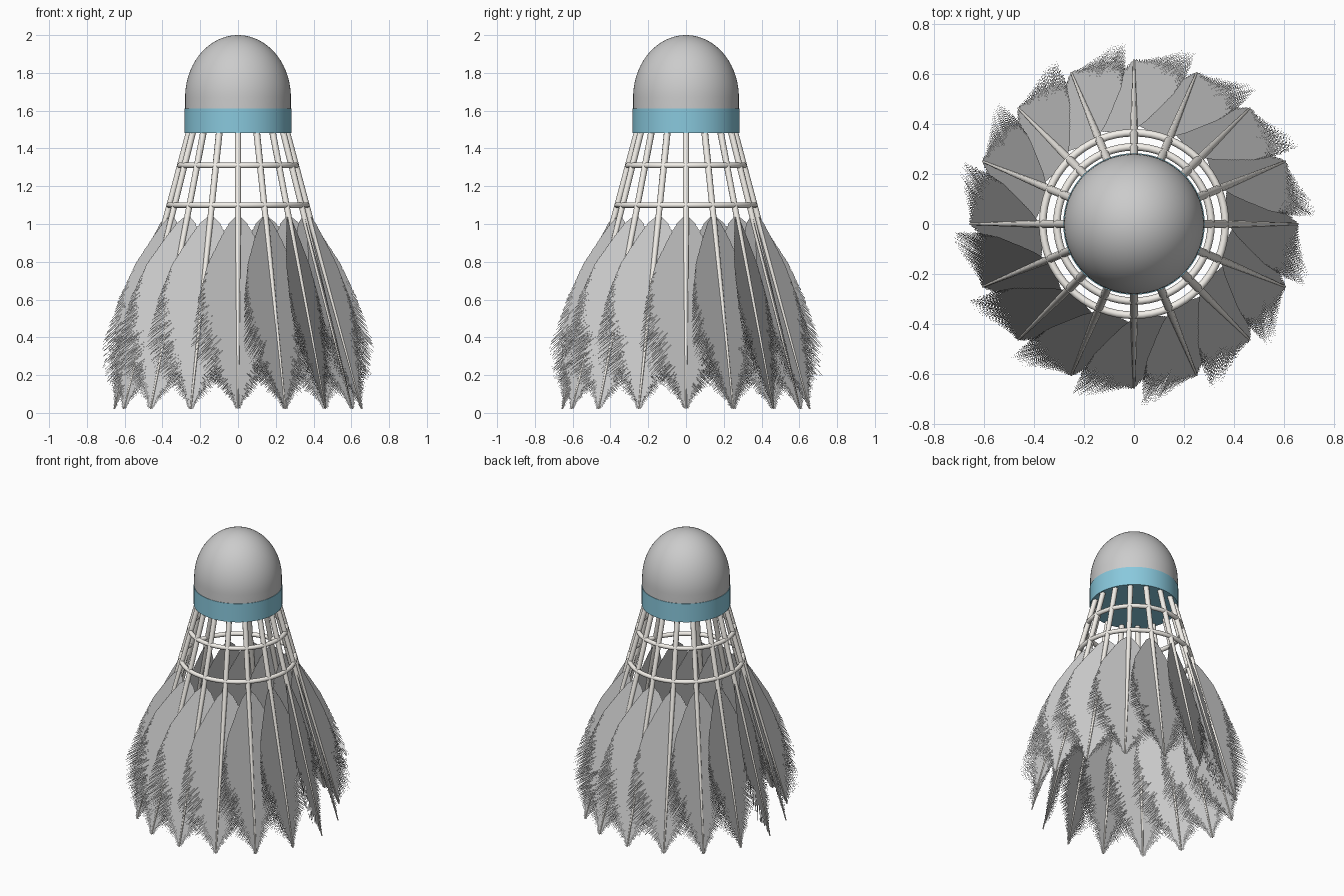
import bpy, math, random
from mathutils import Vector, Matrix

if "Cube" in bpy.data.objects:
    bpy.data.objects.remove(bpy.data.objects["Cube"])

random.seed(4)
COUNT = 16
Z_TOP, Z_TIP = 1.52, 0.02


def stem_r(z):
    return 0.39 + 0.27 * (1.0 - z)


def material(name, rgb):
    m = bpy.data.materials.new(name)
    m.diffuse_color = (*rgb, 1)
    m.use_nodes = True
    m.node_tree.nodes["Principled BSDF"].inputs["Base Color"].default_value = m.diffuse_color
    return m


def add_mesh(name, verts, faces, mat=None, smooth=True):
    me = bpy.data.meshes.new(name)
    me.from_pydata([tuple(v) for v in verts], [], faces)
    me.update()
    ob = bpy.data.objects.new(name, me)
    bpy.context.collection.objects.link(ob)
    if mat:
        me.materials.append(mat)
    if smooth:
        bpy.ops.object.select_all(action='DESELECT')
        ob.select_set(True)
        bpy.context.view_layer.objects.active = ob
        bpy.ops.object.shade_smooth_by_angle(angle=math.radians(40))
    return ob


def lathe(name, profile, mat=None, seg=64):
    """Revolve (radius, z) points about z, closing both ends."""
    verts, faces = [], []
    for r, z in profile:
        for k in range(seg):
            a = 2 * math.pi * k / seg
            verts.append((r * math.cos(a), r * math.sin(a), z))
    for i in range(len(profile) - 1):
        for k in range(seg):
            n = (k + 1) % seg
            faces.append((i * seg + k, i * seg + n, (i + 1) * seg + n, (i + 1) * seg + k))
    faces.append(tuple(reversed(range(seg))))
    faces.append(tuple(range((len(profile) - 1) * seg, len(profile) * seg)))
    return add_mesh(name, verts, faces, mat)


def lerp_table(table, x):
    for (x0, y0), (x1, y1) in zip(table, table[1:]):
        if x0 <= x <= x1:
            return y0 + (y1 - y0) * (x - x0) / (x1 - x0)
    return table[-1][1] if x > table[-1][0] else table[0][1]


ivory = material("ivory", (0.9, 0.87, 0.82))
blue = material("blue", (0.25, 0.58, 0.72))

# Cork dome and coloured band
dome = [(0.28, 1.60)]
for i in range(21):
    a = math.pi / 2 * i / 20
    dome.append((max(0.28 * math.cos(a), 0.002), 1.67 + 0.33 * math.sin(a)))
lathe("cork_dome", dome)
lathe("cork_band", [(0.283, 1.482), (0.283, 1.612)], blue)

# Binding rings
for i, z in enumerate((1.31, 1.10)):
    bpy.ops.mesh.primitive_torus_add(major_radius=stem_r(z) + 0.002, minor_radius=0.015,
                                     major_segments=64, minor_segments=10, location=(0, 0, z))
    ring = bpy.context.object
    ring.name = f"binding_ring_{i + 1}"
    ring.data.materials.append(ivory)
    bpy.ops.object.shade_smooth_by_angle(angle=math.radians(60))

# Half width reached by a barb, by the height of its root
REACH = [(0.03, 0.012), (0.10, 0.035), (0.25, 0.11), (0.40, 0.19), (0.60, 0.245),
         (0.82, 0.21), (0.95, 0.16), (1.02, 0.09), (1.05, 0.05)]
TILT = math.tan(math.radians(25))
BARBS = 150


def vane_point(side, h, z):
    """Point in the tilted vane plane, stem lying in the xz plane."""
    return Vector((stem_r(z) - side * h * TILT, side * h, z))


def vane(name, turn):
    verts, faces = [], []
    dz = 1.02 / BARBS
    for side in (-1, 1):
        for k in range(BARBS):
            z = 0.035 + dz * k
            low = max(0.0, min(1.0, (0.95 - z) / 0.45))
            h = lerp_table(REACH, z) * (1 + low * random.uniform(-0.1, 0.04))
            slope = 1.0 + low * random.uniform(-0.06, 0.06)
            split = 0.93 - 0.42 * low + low * random.uniform(-0.12, 0.15)
            b = len(verts)
            # root, middle and tapering tip of one barb
            for f, w in ((0, 1.05), (split, 1.05), (1, 0.9 - 0.8 * low)):
                zc = z - h * f * (1.0 if f < 1 else slope)
                for s in (-0.5, 0.5):
                    verts.append(turn @ vane_point(side, h * f, max(zc + s * w * dz, 0.0)))
            for q in (0, 2):
                face = (b + q, b + q + 2, b + q + 3, b + q + 1)
                faces.append(face if side > 0 else face[::-1])
    add_mesh(name, verts, faces, smooth=False)


def stem(name, turn):
    verts, faces, n = [], [], 10
    rows = [(Z_TOP, 0.018), (1.0, 0.016), (0.5, 0.010), (Z_TIP, 0.004)]
    for z, r in rows:
        for k in range(n):
            a = 2 * math.pi * k / n
            verts.append(turn @ Vector((stem_r(z) + r * math.cos(a), r * math.sin(a), z)))
    for i in range(len(rows) - 1):
        for k in range(n):
            m = (k + 1) % n
            faces.append((i * n + k, (i + 1) * n + k, (i + 1) * n + m, i * n + m))
    faces += [tuple(range(n)), tuple(reversed(range(3 * n, 4 * n)))]
    add_mesh(name, verts, faces, ivory)


# Ring of feathers
for i in range(COUNT):
    turn = Matrix.Rotation(2 * math.pi * i / COUNT, 3, 'Z')
    stem(f"feather_stem_{i + 1}", turn)
    vane(f"feather_vane_{i + 1}", turn)
